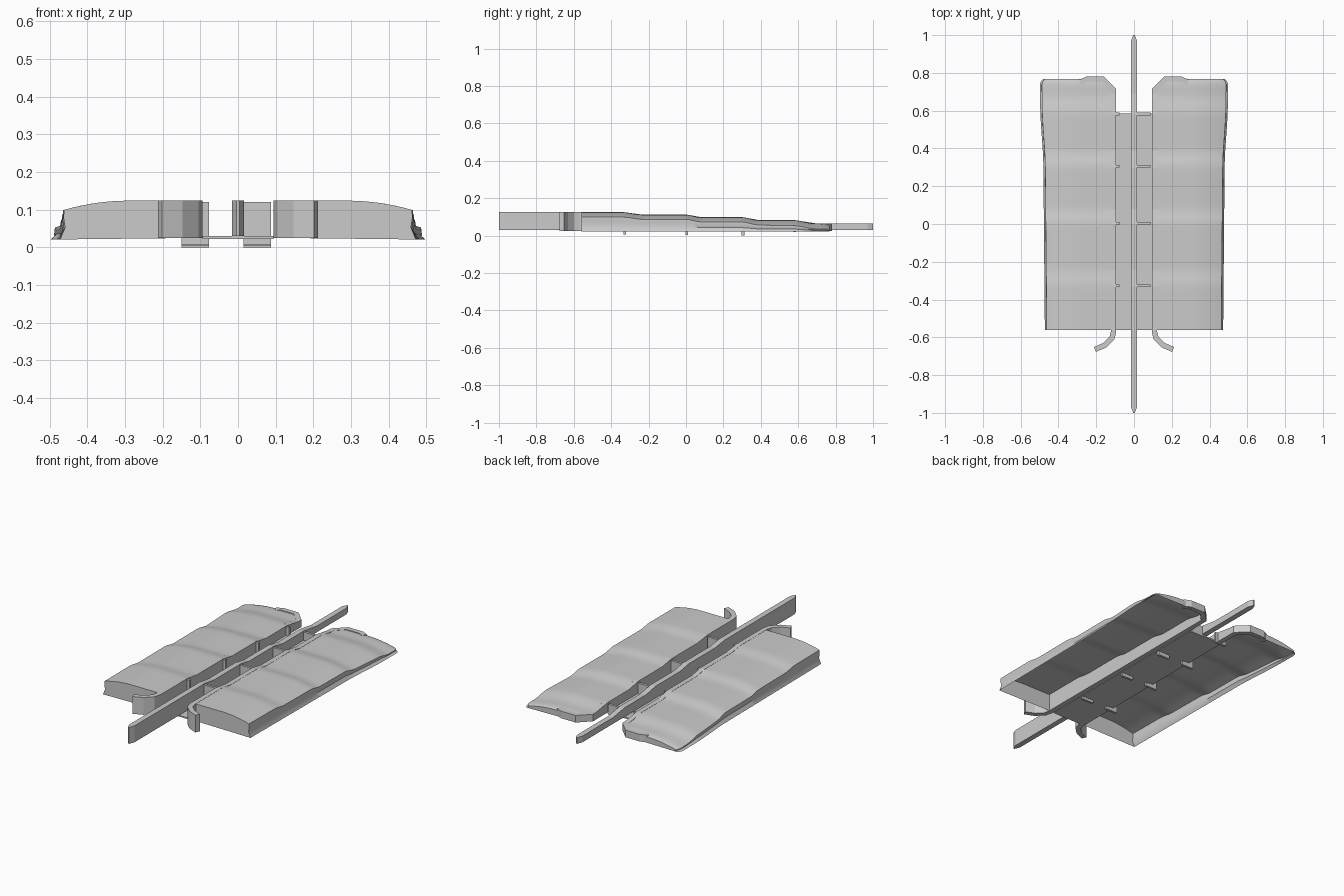
import bpy, bmesh
from mathutils import Vector

if "Cube" in bpy.data.objects:
    bpy.data.objects.remove(bpy.data.objects["Cube"])

# Stepped height profile along y, shared by walls and banks
STEPS = [(-1, .125), (-.33, .125), (-.24, .113), (0, .113), (.08, .099),
         (.3, .099), (.39, .083), (.58, .083), (.69, .066), (1, .066)]


def height(y, smooth=False):
    for (y0, z0), (y1, z1) in zip(STEPS, STEPS[1:]):
        if y <= y1:
            t = max(0, (y - y0) / (y1 - y0))
            if smooth:
                t = t * t * (3 - 2 * t)
            return z0 + (z1 - z0) * t
    return STEPS[-1][1]


def make(name, bm, mirror=False, smooth=False, outward=True):
    if outward:
        bmesh.ops.recalc_face_normals(bm, faces=bm.faces)
    me = bpy.data.meshes.new(name)
    bm.to_mesh(me)
    bm.free()
    ob = bpy.data.objects.new(name, me)
    bpy.context.collection.objects.link(ob)
    bpy.context.view_layer.objects.active = ob
    ob.select_set(True)
    if smooth:
        bpy.ops.object.shade_smooth_by_angle(angle=0.7)
    if mirror:
        ob.modifiers.new("mirror", 'MIRROR')
    ob.select_set(False)
    return ob


def wall(name, path, bottom, mirror=False):
    """Upright wall along (x, y, half width) points with stepped top."""
    bm = bmesh.new()
    rings = []
    pts = [Vector((p[0], p[1])) for p in path]
    for i, p in enumerate(pts):
        a = (p - pts[i - 1]).normalized() if i else None
        b = (pts[i + 1] - p).normalized() if i < len(pts) - 1 else None
        t = ((a or b) + (b or a)).normalized()
        n = Vector((t.y, -t.x)) * path[i][2] / max(.5, t.dot(a or b))
        z = height(p.y)
        corners = [(p - n, bottom), (p + n, bottom), (p + n, z), (p - n, z)]
        rings.append([bm.verts.new((q.x, q.y, h)) for q, h in corners])
    for r, s in zip(rings, rings[1:]):
        for k in range(4):
            bm.faces.new((r[k], r[(k + 1) % 4], s[(k + 1) % 4], s[k]))
    bm.faces.new(rings[0])
    bm.faces.new(rings[-1])
    return make(name, bm, mirror)


def box(name, x0, x1, y0, y1, z0, z1):
    bm = bmesh.new()
    bmesh.ops.create_cube(bm, size=1)
    for v in bm.verts:
        v.co = ((x0 + x1) / 2 + v.co.x * (x1 - x0), (y0 + y1) / 2 + v.co.y * (y1 - y0),
                (z0 + z1) / 2 + v.co.z * (z1 - z0))
    return make(name, bm)


# Long dividing wall with pointed ends
mid = [(0, y, .016) for y, z in STEPS[1:-1]]
wall("centre_wall", [(0, -1, .004), (0, -.97, .016)] + mid + [(0, .97, .016), (0, 1, .004)], .03)

# Side walls with outward curling ends
side = [(.108, y, .014) for y, z in STEPS[1:-1]]
wall("side_wall", [(.207, -.664, .014), (.155, -.642, .014), (.117, -.605, .014), (.108, -.57, .014)]
     + side + [(.108, .71, .014), (.165, .766, .014), (.25, .766, .014), (.285, .75, .014)],
     .025, mirror=True)

# Channel floor
box("channel_floor", -.094, .094, -.56, .585, .022, .03)

# Lock gates, one set per lane
for i, (y, z0, z1) in enumerate([(-.327, .006, .12), (.003, .003, .108), (.305, 0, .094), (.582, .018, .078)]):
    for side_name, x in (("right", .015), ("left", -.15)):
        box(f"{side_name}_gate_{i + 1}", x, x + .073, y - .007, y + .007, z0, z1)


# Grass banks: open-bottomed smooth shells
def outer_x(y):
    t = min(1, max(0, (y - .3) / .33))
    return .462 + .012 * (y + .56) / 1.33 + .014 * t * t * (3 - 2 * t)


bm = bmesh.new()
ys = [-.56 + 1.3 * i / 52 for i in range(53)] + [.752, .762, .768]
us = [i / 14 for i in range(15)]
grid = []
for y in ys:
    inner = .12 + max(0, y - .71) * .85
    back = max(0, (y - .73) / .038)
    outer = outer_x(min(y, .75)) - .018 * back ** 3
    z_in = height(y, True) - .001
    row = [(inner, y, .025)]
    for u in us:
        x = inner + (outer - inner) * u
        drop = .027 * max(0, (x - .29) / .18) ** 2
        row.append((x, y, max(.03, z_in - drop * (.75 + .25 * z_in / .125) - .008 * back ** 2)))
    top = row[-1][2]
    # outer skirt: slight waist, then flaring foot
    row += [(outer + .001, y, .022 + (top - .022) * .72), (outer - .003, y, .022 + (top - .022) * .4),
            (outer + .010, y, .021)]
    grid.append([bm.verts.new(p) for p in row])
for r, s in zip(grid, grid[1:]):
    for k in range(len(r) - 1):
        bm.faces.new((r[k], r[k + 1], s[k + 1], s[k]))
# front and back ends
bm.faces.new(grid[0][::-1])
bm.faces.new(grid[-1])
for f in bm.faces:
    f.normal_update()
if sum(f.normal.z for f in bm.faces) < 0:
    bmesh.ops.reverse_faces(bm, faces=bm.faces)
make("grass_bank", bm, mirror=True, smooth=True)
